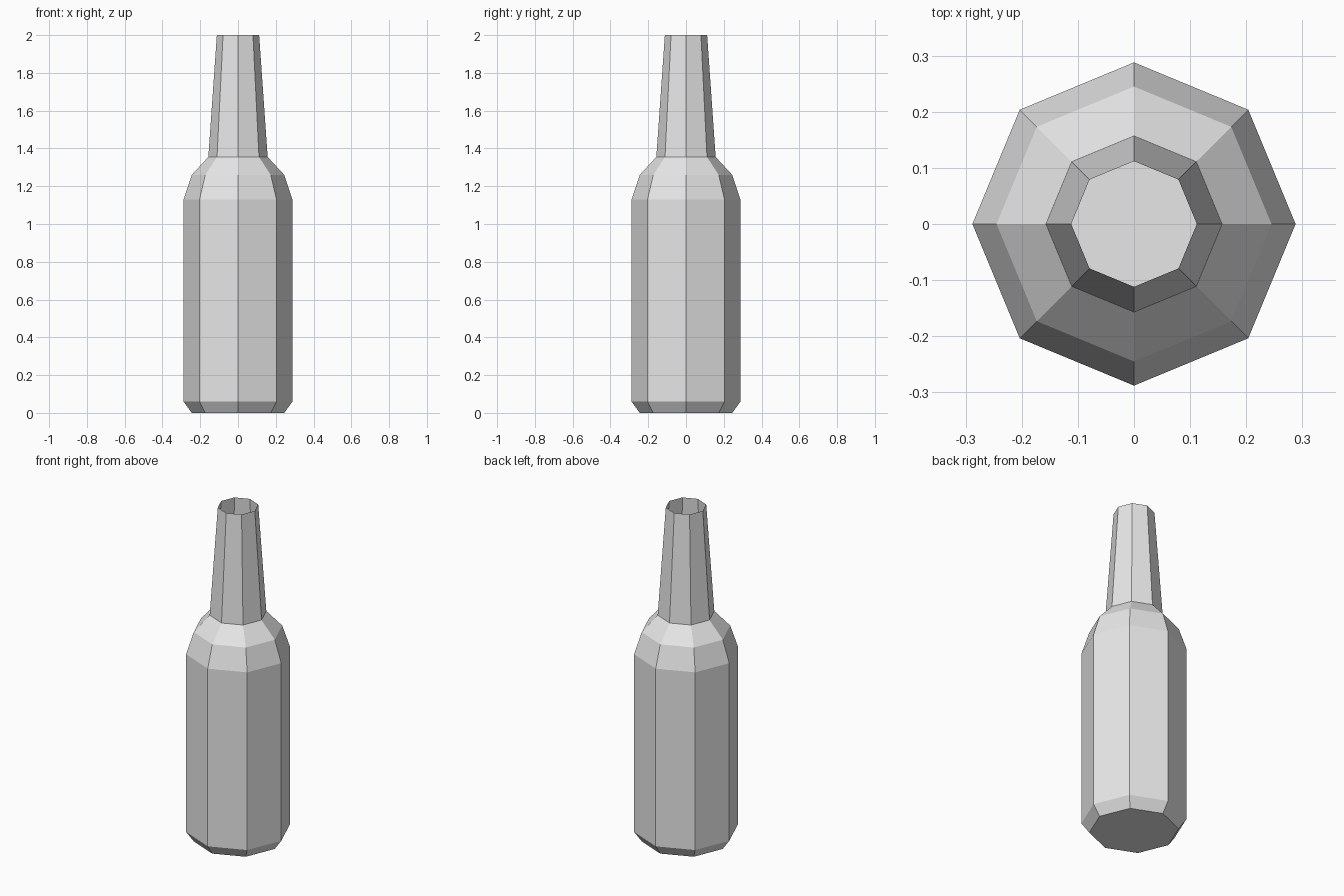
import bpy
import bmesh
from math import cos, sin, tau

cube = bpy.data.objects.get("Cube")
if cube:
    bpy.data.objects.remove(cube, do_unlink=True)

SIDES = 8
# Radius and height of each ring, from base to open mouth
PROFILE = [
    (0.245, 0.0),
    (0.288, 0.06),
    (0.288, 1.13),
    (0.245, 1.26),
    (0.157, 1.355),
    (0.112, 2.0),
]


def make_material(name, colour):
    mat = bpy.data.materials.new(name)
    mat.use_nodes = True
    mat.diffuse_color = colour
    mat.node_tree.nodes["Principled BSDF"].inputs["Base Color"].default_value = colour
    return mat


def lathe(name, profile, sides, material):
    """Turn a profile into a flat-sided vessel with a closed base and open top."""
    bm = bmesh.new()
    rings = [
        [bm.verts.new((r * cos(tau * i / sides), r * sin(tau * i / sides), z))
         for i in range(sides)]
        for r, z in profile
    ]
    bm.faces.new(reversed(rings[0]))
    for low, high in zip(rings, rings[1:]):
        for i in range(sides):
            j = (i + 1) % sides
            bm.faces.new((low[i], low[j], high[j], high[i]))
    mesh = bpy.data.meshes.new(name)
    bm.to_mesh(mesh)
    bm.free()
    mesh.materials.append(material)
    obj = bpy.data.objects.new(name, mesh)
    bpy.context.collection.objects.link(obj)
    return obj


# Bottle: chamfered base, straight body, two-step shoulder, tapered hollow neck
lathe("bottle", PROFILE, SIDES, make_material("light grey", (0.8, 0.8, 0.8, 1.0)))
